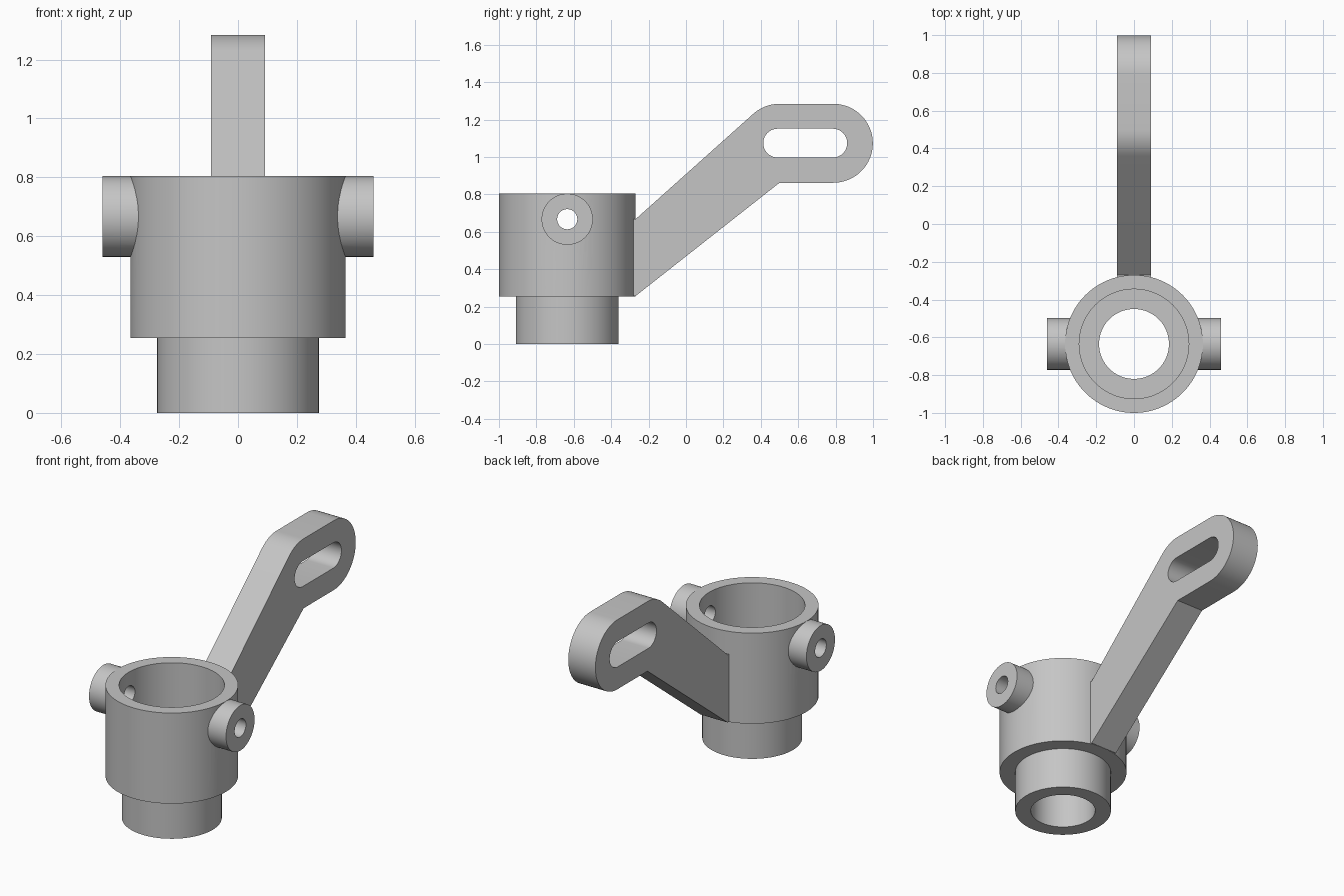
import bpy, bmesh, math
from mathutils import Matrix, Vector

if "Cube" in bpy.data.objects:
    bpy.data.objects.remove(bpy.data.objects["Cube"])

CY = -0.635      # hub axis
PIN_Z = 0.667    # cross pin height
SEG = 96

grey = bpy.data.materials.new("plain grey")
grey.diffuse_color = (0.56, 0.56, 0.56, 1)
grey.use_nodes = True
grey.node_tree.nodes["Principled BSDF"].inputs["Base Color"].default_value = grey.diffuse_color


def finish(name, bm):
    bmesh.ops.recalc_face_normals(bm, faces=bm.faces)
    me = bpy.data.meshes.new(name)
    bm.to_mesh(me)
    bm.free()
    me.materials.append(grey)
    ob = bpy.data.objects.new(name, me)
    bpy.context.collection.objects.link(ob)
    return ob


def lathe(name, profile):
    """Revolve a closed (radius, z) profile about the hub axis."""
    bm = bmesh.new()
    rings = []
    for i in range(SEG):
        a = 2 * math.pi * i / SEG
        rings.append([bm.verts.new((r * math.cos(a), CY + r * math.sin(a), z)) for r, z in profile])
    n = len(profile)
    for i in range(SEG):
        p, q = rings[i], rings[(i + 1) % SEG]
        for j in range(n):
            k = (j + 1) % n
            bm.faces.new((p[j], q[j], q[k], p[k]))
    return finish(name, bm)


def x_cylinder(name, r, x0, x1, seg):
    bm = bmesh.new()
    m = Matrix.Translation(((x0 + x1) / 2, CY, PIN_Z)) @ Matrix.Rotation(math.pi / 2, 4, 'Y')
    bmesh.ops.create_cone(bm, cap_ends=True, segments=seg, radius1=r, radius2=r,
                          depth=abs(x1 - x0), matrix=m)
    return finish(name, bm)


def x_prism(name, pts, half):
    """Extrude a (y, z) outline from -half to +half along x."""
    bm = bmesh.new()
    f = bm.faces.new([bm.verts.new((-half, y, z)) for y, z in pts])
    ext = bmesh.ops.extrude_face_region(bm, geom=[f], use_keep_orig=True)["geom"]
    bmesh.ops.translate(bm, vec=Vector((2 * half, 0, 0)),
                        verts=[v for v in ext if isinstance(v, bmesh.types.BMVert)])
    return finish(name, bm)


def arc(y, z, r, a0, a1, n):
    return [(y + r * math.cos(math.radians(a0 + (a1 - a0) * i / n)),
             z + r * math.sin(math.radians(a0 + (a1 - a0) * i / n))) for i in range(n + 1)]


def boolean(target, tool, op):
    mod = target.modifiers.new(op, 'BOOLEAN')
    mod.operation, mod.solver, mod.object = op, 'EXACT', tool
    bpy.context.view_layer.objects.active = target
    bpy.ops.object.modifier_apply(modifier=mod.name)
    bpy.data.objects.remove(tool)


# Hub with stepped bore and lower spigot
hub = lathe("knuckle_hub", [(0.185, 0), (0.275, 0), (0.275, 0.255), (0.365, 0.255),
                            (0.365, 0.805), (0.29, 0.805), (0.29, 0.34), (0.185, 0.34)])

# Slotted lever arm
outline = [(-0.32, 0.256), (-0.27, 0.256), (0.5, 0.862)]
outline += arc(0.788, 1.073, 0.211, -90, 90, 32)
outline += arc(0.5, 1.073, 0.211, 90, 132, 10)
outline += [(-0.27, 0.667), (-0.32, 0.667)]
arm = x_prism("lever_arm", outline, 0.091)
slot = x_prism("slot_cutter", arc(0.785, 1.074, 0.077, -90, 90, 20)
               + arc(0.49, 1.074, 0.077, 90, 270, 20), 0.2)
boolean(arm, slot, 'DIFFERENCE')
boolean(hub, arm, 'UNION')

# Side bosses and the pin hole through both
for s in (-1, 1):
    boolean(hub, x_cylinder("pin_boss", 0.137, s * 0.32, s * 0.46, 64), 'UNION')
boolean(hub, x_cylinder("pin_cutter", 0.054, -0.6, 0.6, 32), 'DIFFERENCE')

# Smooth round walls, sharp edges
bpy.ops.object.select_all(action='DESELECT')
hub.select_set(True)
bpy.context.view_layer.objects.active = hub
bpy.ops.object.shade_smooth_by_angle(angle=math.radians(25))
